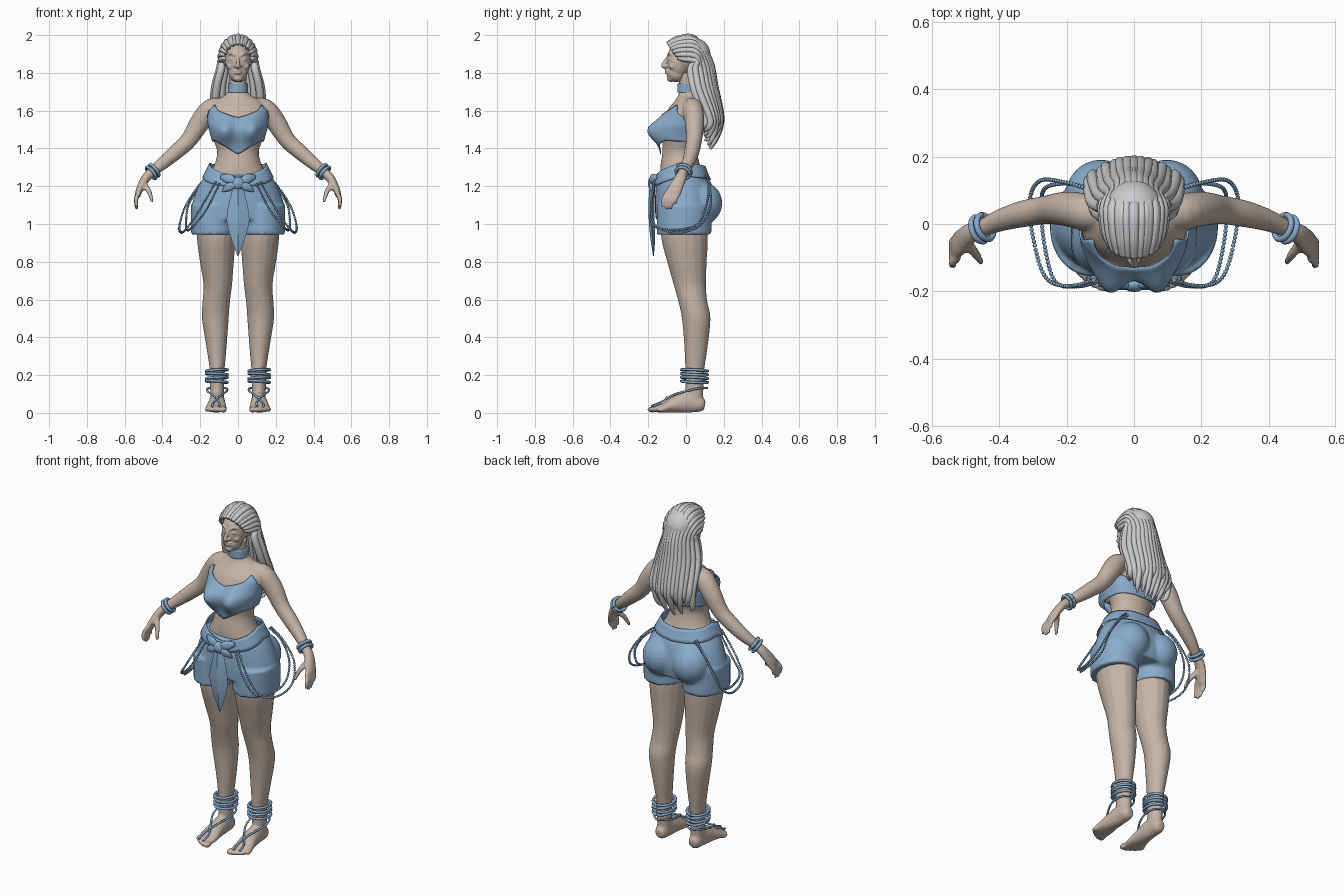
import bpy, bmesh
from math import sin, cos, pi, exp, radians, atan2, copysign
from mathutils import Vector, Matrix

cube = bpy.data.objects.get("Cube")
if cube:
    bpy.data.objects.remove(cube)

X, Y, Z = Vector((1, 0, 0)), Vector((0, 1, 0)), Vector((0, 0, 1))
SIDES = (1, -1)


def material(name, rgb):
    m = bpy.data.materials.new(name)
    m.use_nodes = True
    m.diffuse_color = (*rgb, 1)
    m.node_tree.nodes["Principled BSDF"].inputs["Base Color"].default_value = (*rgb, 1)
    return m


SKIN = material("skin", (.56, .46, .39))
BLUE = material("blue cloth", (.25, .41, .6))
GREY = material("silver hair", (.6, .6, .62))


def spline(pts, n):
    """Catmull-Rom through points of any dimension."""
    out = []
    for i in range(len(pts) - 1):
        a, b, c, d = pts[max(i - 1, 0)], pts[i], pts[i + 1], pts[min(i + 2, len(pts) - 1)]
        for k in range(n):
            t = k / n
            out.append([q + t / 2 * (r - p + t * (2*p - 5*q + 4*r - s + t * (3*q - p - 3*r + s)))
                        for p, q, r, s in zip(a, b, c, d)])
    return out + [list(pts[-1])]


def loft(bm, pts, ref, axis=None, seg=16, n=4, side=1):
    """Tube through (x, y, z, radius along ref, other radius)."""
    path = [[p[0] * side, *p[1:]] for p in spline(pts, n)]
    rings = []
    for i, p in enumerate(path):
        c = Vector(p[:3])
        t = axis or Vector(path[min(i + 1, len(path) - 1)][:3]) - Vector(path[max(i - 1, 0)][:3])
        t = t.normalized()
        u = (ref - t * ref.dot(t)).normalized()
        v = t.cross(u)
        rings.append([bm.verts.new(c + u * p[3] * cos(2*pi*k/seg) + v * p[4] * sin(2*pi*k/seg))
                      for k in range(seg)])
    for a, b in zip(rings, rings[1:]):
        for k in range(seg):
            j = (k + 1) % seg
            bm.faces.new((a[k], a[j], b[j], b[k]))
    bm.faces.new(rings[0][::-1])
    bm.faces.new(rings[-1])


def ball(bm, c, r, detail=16):
    bmesh.ops.create_uvsphere(bm, u_segments=detail, v_segments=detail // 2 + 2, radius=1,
                              matrix=Matrix.Translation(c) @ Matrix.Diagonal((*r, 1)))


def hoop(bm, c, axis, ra, rb, r, seg=28):
    axis = axis.normalized()
    u = (Y - axis * Y.dot(axis)).normalized()
    v = axis.cross(u)
    ring = [Vector(c) + u * ra * cos(2*pi*k/seg) + v * rb * sin(2*pi*k/seg) for k in range(seg + 1)]
    loft(bm, [(*p, r, r) for p in ring], axis, seg=8, n=1)


def finish(bm, name, mat, voxel=0, relax=0, flat=False, thick=0):
    bmesh.ops.recalc_face_normals(bm, faces=bm.faces)
    for f in bm.faces:
        f.smooth = not flat
    me = bpy.data.meshes.new(name)
    bm.to_mesh(me)
    bm.free()
    me.materials.append(mat)
    ob = bpy.data.objects.new(name, me)
    bpy.context.collection.objects.link(ob)
    if voxel:
        m = ob.modifiers.new("blend", 'REMESH')
        m.mode, m.voxel_size, m.use_smooth_shade = 'VOXEL', voxel, True
    if relax:
        m = ob.modifiers.new("relax", 'SMOOTH')
        m.factor, m.iterations = .5, relax
    if thick:
        m = ob.modifiers.new("thickness", 'SOLIDIFY')
        m.thickness, m.offset = thick, -1
    return ob


def look(table, t):
    """Linear lookup in rows of (key, values...)."""
    for a, b in zip(table, table[1:]):
        if t <= b[0]:
            f = max(0, (t - a[0]) / (b[0] - a[0]))
            return [p + f * (q - p) for p, q in zip(a[1:], b[1:])]
    return table[-1][1:]


def wrap(name, profile, top, bottom, gap, bust=0, seg=72, rows=14):
    """Cloth around a profile, between two edges given by angle from the front."""
    bm = bmesh.new()
    grid = []
    for r in range(rows + 1):
        ring = []
        for k in range(seg):
            a = 360 * k / seg
            turn = min(a, 360 - a)
            low, high = look(bottom, turn)[0], look(top, turn)[0]
            z = low + (high - low) * r / rows
            rx, front, back = look(profile, z)
            sx, sy = sin(radians(a)), -cos(radians(a))
            x = (rx + gap) * copysign(abs(sx) ** .85, sx)
            y = (front + back) / 2 + ((back - front) / 2 + gap) * copysign(abs(sy) ** .85, sy)
            if sy < .2:
                y -= bust * sum(exp(-((x - s * .075) / .06) ** 2 - ((z - 1.49) / .07) ** 2) for s in SIDES)
            ring.append(bm.verts.new((x, y, z)))
        grid.append(ring)
    for a, b in zip(grid, grid[1:]):
        for k in range(seg):
            j = (k + 1) % seg
            bm.faces.new((a[k], a[j], b[j], b[k]))
    return finish(bm, name, BLUE, thick=.006)


def stack(profile):
    return [(0, (f + b) / 2, z, rx, (b - f) / 2) for z, rx, f, b in profile]


TORSO = [(1.15, .19, -.12, .12), (1.24, .165, -.135, .1), (1.31, .127, -.135, .075),
         (1.38, .11, -.125, .06), (1.44, .128, -.125, .07), (1.52, .15, -.13, .08),
         (1.6, .155, -.1, .09), (1.65, .12, -.06, .085), (1.685, .065, -.04, .07),
         (1.72, .046, -.036, .05), (1.8, .046, -.04, .055)]
HIPS = [(1.02, .248, -.16, .15), (1.1, .245, -.165, .16), (1.2, .21, -.16, .14),
        (1.26, .172, -.152, .11), (1.33, .137, -.14, .085)]

# body: torso, limbs, hands and feet blended into one skin
bm = bmesh.new()
loft(bm, stack(TORSO), X, axis=Z, seg=32)
for s in SIDES:
    ball(bm, (s * .07, -.11, 1.5), (.05, .05, .05))
    loft(bm, [(.06, .03, 1.625, .045, .04), (.14, .035, 1.61, .055, .055), (.2, .045, 1.54, .052, .054),
              (.26, .042, 1.445, .043, .045), (.33, .03, 1.38, .04, .041), (.4, .01, 1.32, .033, .034),
              (.455, -.015, 1.275, .026, .026), (.49, -.03, 1.24, .032, .024),
              (.522, -.06, 1.18, .04, .019), (.53, -.07, 1.15, .035, .015)], Y, side=s)
    # fingers and thumb
    for i, drop in enumerate((.075, .09, .085, .06)):
        y = -.1 + i * .022
        loft(bm, [(.522, y, 1.17, .012, .012), (.54, y - .018, 1.17 - drop * .5, .012, .012),
                  (.535, y - .025, 1.165 - drop, .009, .009)], Y, seg=10, side=s)
    loft(bm, [(.5, -.05, 1.215, .016, .018), (.47, -.09, 1.17, .014, .014),
              (.453, -.115, 1.115, .009, .009)], Y, seg=10, side=s)
    # leg
    loft(bm, [(.115, -.01, 1.05, .1, .12), (.115, -.008, .93, .103, .124), (.112, .005, .8, .09, .105),
              (.107, .02, .68, .076, .086), (.115, .036, .59, .073, .077), (.12, .054, .5, .071, .076),
              (.114, .053, .35, .054, .062), (.11, .046, .22, .039, .05), (.11, .045, .13, .038, .048),
              (.11, .045, .05, .036, .044)], X, axis=Z, side=s)
    # foot and toes
    loft(bm, [(.11, .1, .04, .022, .025), (.11, .075, .045, .036, .042), (.11, .02, .058, .04, .058),
              (.112, -.05, .046, .047, .046), (.115, -.11, .028, .056, .027),
              (.115, -.155, .02, .054, .018)], X, side=s)
    for i in range(5):
        ball(bm, (s * (.075 + i * .022), -.178 + i * i * .003, .018), (.017 - i * .001, .028, .017 - i * .001), 12)
finish(bm, "body", SKIN, voxel=.0075, relax=4)

# head with simple features
bm = bmesh.new()
ball(bm, (0, .015, 1.89), (.08, .1, .095), 32)
ball(bm, (0, -.04, 1.86), (.066, .062, .095), 32)
ball(bm, (0, -.05, 1.8), (.05, .052, .05), 24)
ball(bm, (0, -.08, 1.772), (.026, .022, .02))
loft(bm, [(0, -.092, 1.885, .008, .01), (0, -.108, 1.86, .009, .012), (0, -.122, 1.836, .012, .01),
          (0, -.1, 1.825, .01, .008)], X)
for z in (1.812, 1.8):
    ball(bm, (0, -.1, z), (.021, .012, .007))
for s in SIDES:
    ball(bm, (s * .014, -.105, 1.835), (.008, .01, .007))
    ball(bm, (s * .03, -.085, 1.872), (.017, .012, .009))
    ball(bm, (s * .04, -.07, 1.835), (.02, .02, .018))
    loft(bm, [(.012, -.098, 1.89, .005, .006), (.034, -.091, 1.9, .005, .006),
              (.054, -.07, 1.894, .004, .004)], Z, seg=8, side=s)
finish(bm, "head", SKIN, voxel=.004, relax=2)

# hair: scalp cap and two layers of long locks
bm = bmesh.new()
ball(bm, (0, .035, 1.895), (.088, .095, .092), 32)


def lock(u, inset, lift, r):
    a = u * radians(95)
    si, co, q = sin(a), cos(a), u * u
    k = 1 - inset * 4
    wave = .006 * sin(u * 23)
    path = [(.074 * si, -.1 + .06 * q, 1.885 + .07 * co, .6),
            (.088 * si, -.04 + .03 * q, 1.882 + .1 * co, .9),
            (.094 * si, .045 + .01 * q, 1.872 + .11 * co, 1),
            (.1 * u, .125 - .075 * q - inset, 1.87 - .05 * q, 1.1),
            (.127 * u, .155 - .085 * q - inset, 1.73 - .02 * q, 1.15),
            (.138 * u + wave, .187 - .06 * q - inset, 1.56, 1.15),
            (.122 * u - wave, .165 - .045 * q - inset, 1.46 + lift, .9),
            (.105 * u, .13 - .03 * q - inset, 1.395 + lift + .05 * q, .35)]
    loft(bm, [(x * k, y, z, r * w, r * w) for x, y, z, w in path], X, seg=10, n=5)


for i in range(15):
    lock(i / 7 - 1, 0, .025 * (i % 3), .0155)
for i in range(9):
    lock(i / 4 - 1, .025, .06, .018)
finish(bm, "hair", GREY)

# strapless top
wrap("bandeau_top", TORSO,
     [(0, 1.565), (35, 1.6), (58, 1.635), (75, 1.585), (110, 1.545), (180, 1.5)],
     [(0, 1.37), (25, 1.405), (60, 1.44), (180, 1.43)], .01, bust=.075)

# choker
bm = bmesh.new()
loft(bm, [(0, .006, z, .053, .052) for z in (1.695, 1.72, 1.745)], X, axis=Z, seg=32)
finish(bm, "choker", BLUE).modifiers.new("edges", 'BEVEL').width = .003

# shorts
bm = bmesh.new()
loft(bm, stack(HIPS[:4]), X, axis=Z, seg=32)
for s in SIDES:
    ball(bm, (s * .098, .08, 1.11), (.108, .112, .115), 24)
    loft(bm, [(.128, -.01, z, .122, .145) for z in (1.1, 1.02, .945)], X, axis=Z, seg=28, side=s)
finish(bm, "shorts", BLUE, voxel=.009, relax=3)
wrap("waistband", HIPS, [(0, 1.25), (40, 1.285), (90, 1.325), (180, 1.305)],
     [(0, 1.19), (40, 1.215), (90, 1.255), (180, 1.235)], .01, rows=4)

# tied sash: knot, bow ends and hanging tail
bm = bmesh.new()
ball(bm, (0, -.18, 1.215), (.036, .022, .034))
for s in SIDES:
    loft(bm, [(.01, -.18, 1.22, .012, .015), (.05, -.178, 1.24, .014, .026),
              (.09, -.158, 1.25, .006, .012)], Y, side=s)
    loft(bm, [(.01, -.185, 1.21, .01, .012), (.05, -.185, 1.195, .01, .022),
              (.082, -.172, 1.172, .003, .004)], Y, side=s)
finish(bm, "sash_knot", BLUE)
bm = bmesh.new()
loft(bm, [(0, -.178, 1.2, .025, .015), (0, -.182, 1.12, .046, .016), (0, -.182, 1.02, .06, .015),
          (0, -.176, .92, .036, .012), (0, -.172, .83, .002, .002)], X, axis=Z, seg=4)
finish(bm, "sash_tail", BLUE, flat=True)

# hanging bead chains at the hips
bm = bmesh.new()
OUTER = [(.12, -.168, 1.22), (.2, -.185, 1.08), (.265, -.155, .985), (.3, -.04, .955),
         (.31, .07, .99), (.28, .128, 1.09), (.21, .125, 1.2), (.14, .105, 1.27)]
INNER = [(.1, -.168, 1.21), (.165, -.185, 1.08), (.235, -.17, .99), (.268, -.05, .968),
         (.275, .06, 1.0), (.262, .108, 1.1), (.2, .12, 1.2), (.13, .105, 1.26)]
for s in SIDES:
    for chain in (OUTER, INNER):
        last = None
        for p in spline(chain, 60):
            p = Vector((p[0] * s, p[1], p[2]))
            if last is None or (p - last).length > .011:
                last = p
                bmesh.ops.create_icosphere(bm, subdivisions=1, radius=.0072, matrix=Matrix.Translation(p))
finish(bm, "hip_chains", BLUE)

# bracelets, anklets and foot straps
for s, side in zip(SIDES, ("left", "right")):
    bm = bmesh.new()
    arm = Vector((.75 * s, -.3, -.6))
    for d in (-.012, .01):
        hoop(bm, Vector((.452 * s, -.013, 1.277)) + arm * d, arm, .038, .037, .009)
    finish(bm, side + "_bracelets", BLUE)
    bm = bmesh.new()
    for i in range(4):
        tilt = Vector((.06 * (-1) ** i, .05, 1))
        hoop(bm, (.112 * s, .045, .165 + i * .02), tilt, .07, .056, .0075)
    finish(bm, side + "_anklets", BLUE)
    bm = bmesh.new()
    strap = [(.1, -.185, .036), (.1, -.13, .058), (.13, -.07, .092), (.162, .0, .115), (.158, .07, .13),
             (.11, .112, .132), (.062, .07, .13), (.06, .0, .115), (.09, -.07, .094), (.13, -.13, .056),
             (.135, -.175, .034)]
    loft(bm, [(*p, .0055, .0055) for p in strap], Z, seg=8, n=5, side=s)
    ball(bm, (s * .112, -.1, .078), (.011, .011, .009), 10)
    finish(bm, side + "_foot_strap", BLUE)
